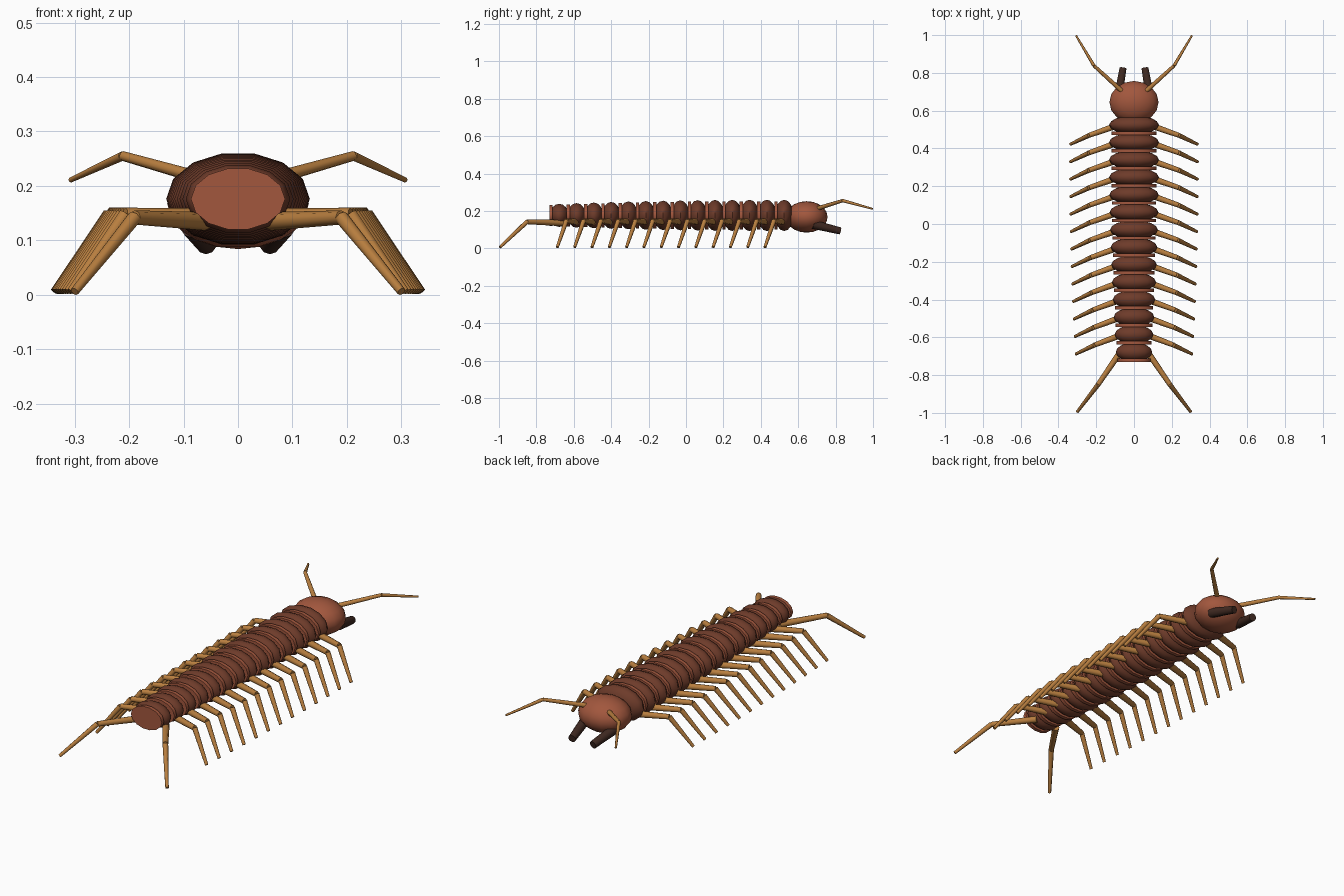
import bpy, bmesh, math
from mathutils import Vector, Matrix

cube = bpy.data.objects.get("Cube")
if cube:
    bpy.data.objects.remove(cube)


def material(name, rgb):
    m = bpy.data.materials.new(name)
    m.use_nodes = True
    m.diffuse_color = (*rgb, 1)
    bsdf = next(n for n in m.node_tree.nodes if n.type == 'BSDF_PRINCIPLED')
    bsdf.inputs["Base Color"].default_value = (*rgb, 1)
    return m


SHELL = material("dark_brown_shell", (0.155, 0.044, 0.023))
RUST = material("rust_brown", (0.36, 0.095, 0.047))
AMBER = material("amber_limb", (0.48, 0.21, 0.05))
DARK = material("dark_fang", (0.05, 0.022, 0.015))


def finish(bm, name, mat):
    mesh = bpy.data.meshes.new(name)
    bm.to_mesh(mesh)
    bm.free()
    mesh.materials.append(mat)
    ob = bpy.data.objects.new(name, mesh)
    bpy.context.collection.objects.link(ob)
    bpy.ops.object.select_all(action='DESELECT')
    ob.select_set(True)
    bpy.context.view_layer.objects.active = ob
    bpy.ops.object.shade_smooth_by_angle(angle=math.radians(45))
    return ob


# Turns a z-axis primitive to lie along y, with a vertex at the top
ALONG_Y = Matrix.Rotation(math.pi / 2, 4, 'X') @ Matrix.Rotation(math.pi / 2, 4, 'Z')


def ellipsoid(name, mat, loc, radii, sides, rings, turn=Matrix()):
    bm = bmesh.new()
    place = Matrix.Translation(loc) @ Matrix.Diagonal((*radii, 1)) @ turn
    bmesh.ops.create_uvsphere(bm, u_segments=sides, v_segments=rings, radius=1, matrix=place)
    return finish(bm, name, mat)


def disc(name, mat, loc, radii, sides):
    bm = bmesh.new()
    place = Matrix.Translation(loc) @ Matrix.Diagonal((*radii, 1)) @ ALONG_Y
    bmesh.ops.create_cone(bm, cap_ends=True, segments=sides, radius1=1, radius2=1,
                          depth=2, matrix=place)
    return finish(bm, name, mat)


def limb(name, mat, points, radii, sides=8):
    """Chain of tapered rods through the points, on both sides."""
    for side, sign in (("left", 1), ("right", -1)):
        bm = bmesh.new()
        path = [Vector((sign * x, y, z)) for x, y, z in points]
        for a, b, r1, r2 in zip(path, path[1:], radii, radii[1:]):
            d = b - a
            place = Matrix.Translation((a + b) / 2) @ d.to_track_quat('Z', 'Y').to_matrix().to_4x4()
            bmesh.ops.create_cone(bm, cap_ends=True, segments=sides, radius1=r1,
                                  radius2=r2, depth=d.length, matrix=place)
        finish(bm, f"{side}_{name}", mat)


# Body segments with a joint disc behind each and a pair of legs
COUNT = 14
for i in range(COUNT):
    y = 0.525 - 0.0925 * i
    rx = 0.132 - 0.036 * ((i - 1.5) / 11.5) ** 2
    rz = rx * 0.62 + 0.004
    ellipsoid(f"body_segment_{i + 1}", SHELL, (0, y, 0.176), (rx, 0.05, rz), 14, 8, ALONG_Y)
    disc(f"joint_disc_{i + 1}", RUST, (0, y - 0.044, 0.176),
         (rx * 0.9, 0.009, rz * 0.9), 14)
    if i < COUNT - 1:
        limb(f"leg_{i + 1}", AMBER,
             [(rx * 0.6, y, 0.142), (rx + 0.105, y - 0.055, 0.147), (rx + 0.205, y - 0.103, 0.006)],
             (0.017, 0.013, 0.008))

# Long trailing legs
limb("tail_leg", AMBER, [(0.06, -0.66, 0.135), (0.19, -0.85, 0.142), (0.3, -0.994, 0.006)],
     (0.017, 0.013, 0.008))

# Head, antennae and fangs
ellipsoid("head", RUST, (0, 0.645, 0.168), (0.13, 0.112, 0.084), 16, 10)
limb("antenna", AMBER, [(0.06, 0.7, 0.212), (0.212, 0.838, 0.255), (0.307, 0.998, 0.211)],
     (0.012, 0.009, 0.005))
limb("fang", DARK, [(0.083, 0.68, 0.128), (0.058, 0.825, 0.093)], (0.024, 0.019), 10)
